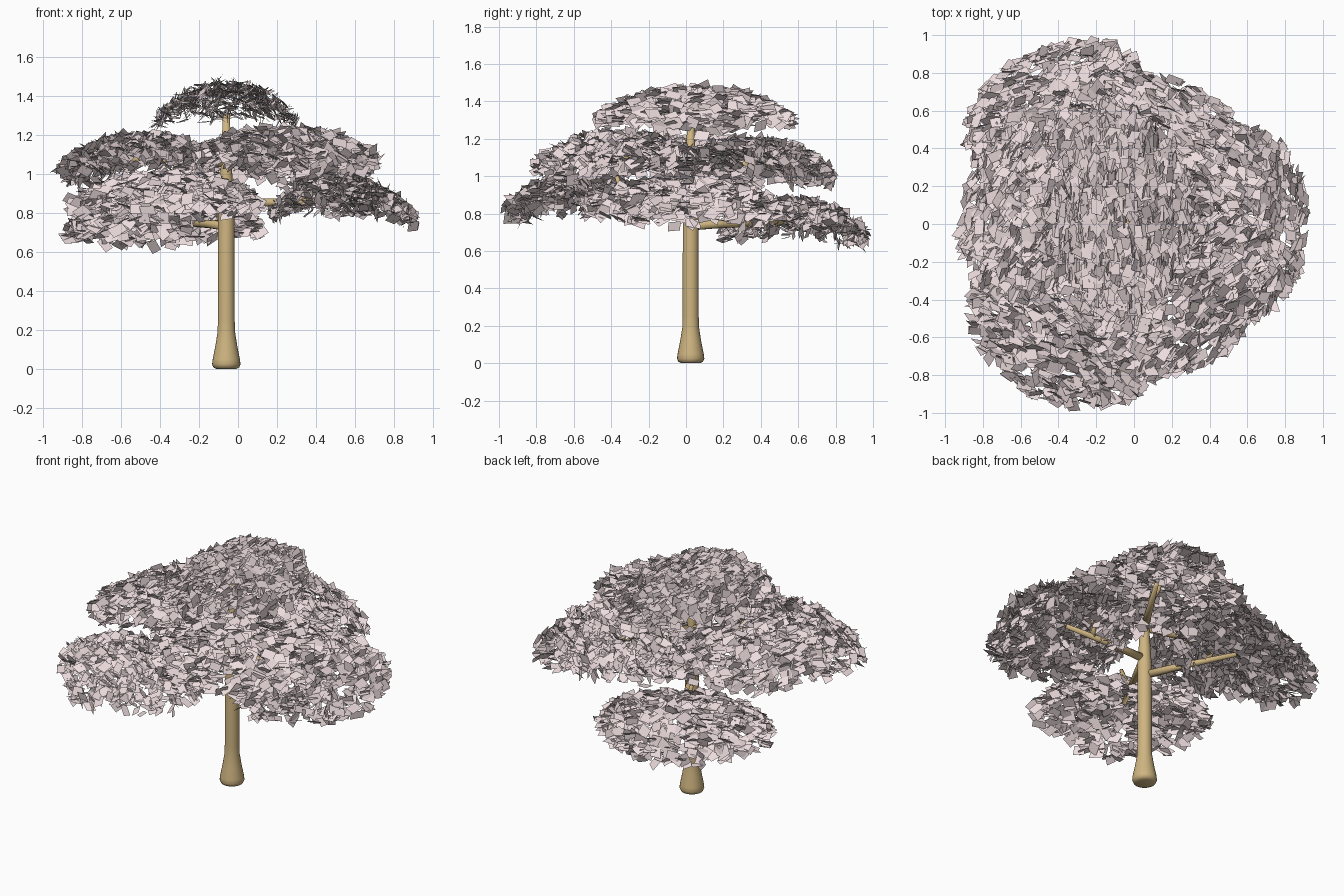
import bpy, bmesh, math, random
from mathutils import Vector

if "Cube" in bpy.data.objects:
    bpy.data.objects.remove(bpy.data.objects["Cube"])

random.seed(4)
TRUNK = Vector((-0.06, 0.025, 0))


def material(name, rgb):
    m = bpy.data.materials.new(name)
    m.diffuse_color = (*rgb, 1)
    m.use_nodes = True
    m.node_tree.nodes["Principled BSDF"].inputs["Base Color"].default_value = m.diffuse_color
    return m


bark = material("bark", (0.62, 0.46, 0.22))
blossom = material("blossom", (0.85, 0.72, 0.73))


def finish(name, bm, mat, smooth=False):
    me = bpy.data.meshes.new(name)
    bm.to_mesh(me)
    bm.free()
    me.materials.append(mat)
    ob = bpy.data.objects.new(name, me)
    bpy.context.collection.objects.link(ob)
    for p in me.polygons:
        p.use_smooth = smooth
    return ob


def tube(bm, points, radii, sides=16):
    """Capped round tube through a few points."""
    rings = []
    for i, (p, r) in enumerate(zip(points, radii)):
        d = (points[min(i + 1, len(points) - 1)] - points[max(i - 1, 0)]).normalized()
        q = d.to_track_quat('Z', 'Y')
        rings.append([bm.verts.new(p + q @ Vector((r * math.cos(a), r * math.sin(a), 0)))
                      for a in (2 * math.pi * k / sides for k in range(sides))])
    for a, b in zip(rings, rings[1:]):
        for k in range(sides):
            n = (k + 1) % sides
            bm.faces.new((a[k], a[n], b[n], b[k]))
    bm.faces.new(rings[0][::-1])
    bm.faces.new(rings[-1])


# trunk with a flared foot
profile = [(0.0, 0.05), (0.008, 0.066), (0.025, 0.073), (0.05, 0.07), (0.12, 0.056), (0.19, 0.045),
           (0.25, 0.043), (0.8, 0.042), (0.9, 0.036), (1.1, 0.025), (1.31, 0.018)]
bm = bmesh.new()
tube(bm, [TRUNK + Vector((0, 0, z)) for z, r in profile], [r for z, r in profile], 24)
finish("trunk", bm, bark, True)


def branch(name, ang, z, length):
    """Nearly level limb with one raised twig."""
    out = Vector((math.cos(ang), math.sin(ang), 0))
    side = Vector((-out.y, out.x, 0))
    root = TRUNK + Vector((0, 0, z - 0.01))
    bm = bmesh.new()
    tube(bm, [root, root + out * 0.2 + Vector((0, 0, 0.01)),
              root + out * length + Vector((0, 0, 0.015))], [0.025, 0.021, 0.014], 12)
    fork = root + out * (length * 0.66) + Vector((0, 0, 0.012))
    tube(bm, [fork, fork + out * 0.02 + side * 0.03 + Vector((0, 0, 0.05)),
              fork + out * 0.04 + side * 0.05 + Vector((0, 0, 0.13))], [0.017, 0.015, 0.011], 10)
    finish(name, bm, bark, True)


def canopy(name, ang, cx, cy, apex, tilt, roll=0.3, count=820):
    """Arched oval sheet of loose square leaves, bent around its long axis."""
    out = Vector((math.cos(ang), math.sin(ang), 0))
    side = Vector((-out.y, out.x, 0))
    up = Vector((0, 0, 1))
    bm = bmesh.new()
    for _ in range(count):
        r, t = math.sqrt(random.random()), random.uniform(0, 2 * math.pi)
        p, q = r * math.cos(t), r * math.sin(t)
        u, v = 0.37 * p, 0.52 * q
        z = (apex - 0.19 * abs(p) ** 2.5 - 0.15 * abs(q) ** 2.5 - tilt * u
             + random.uniform(-0.05, 0.02))
        c = Vector((cx, cy, 0)) + out * u + side * v + up * z
        pitch = math.atan(-1.28 * abs(p) ** 1.5 * math.copysign(1, p) - tilt) + random.gauss(0, 0.75)
        a = out * math.cos(pitch) + up * math.sin(pitch)
        # small roll so leaves are not all exactly parallel to the long axis
        b = (side + a.cross(side) * random.gauss(0, roll)).normalized()
        spin = random.gauss(0, 0.5)
        e = a * math.cos(spin) + b * math.sin(spin)
        f = b * math.cos(spin) - a * math.sin(spin)
        w, h = random.uniform(0.022, 0.032), random.uniform(0.03, 0.042)
        k = random.uniform(-0.012, 0.012)
        bm.faces.new([bm.verts.new(c + e * x + f * y) for x, y in
                      ((-w, -h + k), (w, -h - k), (w, h - k), (-w, h + k))])
    finish(name, bm, blossom)


# crown, then three upper and three lower limbs with their leaf canopies
canopy("crown_leaves", 0, -0.06, 0.05, 1.455, 0, 0.1)
# name, limb heading, leaf heading, centre x, centre y, top height, outward tilt
limbs = [("upper_left", 172, 150, -0.51, 0.10, 1.19, 0.05),
         ("upper_front", 308, 310, 0.26, -0.37, 1.22, 0.08),
         ("upper_back", 58, 60, 0.17, 0.38, 1.18, 0.08),
         ("lower_right", 358, 352, 0.54, -0.02, 0.975, 0.06),
         ("lower_front", 242, 244, -0.37, -0.57, 0.99, 0.03),
         ("lower_back", 118, 112, -0.38, 0.57, 0.865, 0.04)]
for name, deg, leaf_deg, cx, cy, apex, tilt in limbs:
    branch(name + "_branch", math.radians(deg), apex - 0.12, 0.58 if "lower" in name else 0.5)
    canopy(name + "_leaves", math.radians(leaf_deg), cx, cy, apex, tilt)
